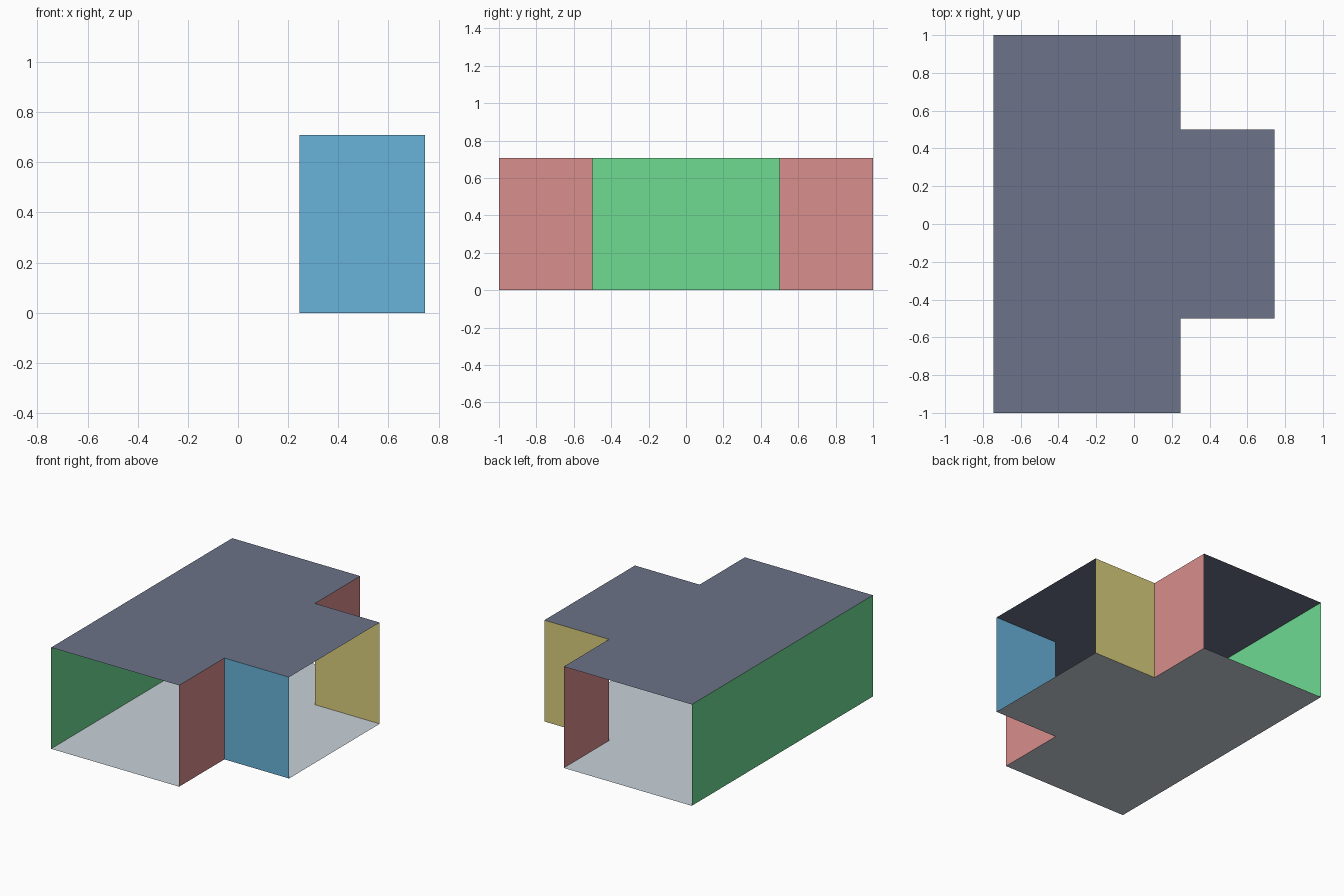
import bpy
import bmesh

if "Cube" in bpy.data.objects:
    bpy.data.objects.remove(bpy.data.objects["Cube"])

X0, X1, X2 = -0.745, 0.245, 0.745   # back wall, inner corner, open arm end
YA, YB = 0.5, 1.0                   # half width of the arm and of the main hall
H = 0.708


def colour(name, hexcode):
    def lin(c):
        c /= 255
        return c / 12.92 if c <= 0.04045 else ((c + 0.055) / 1.055) ** 2.4
    mat = bpy.data.materials.new(name)
    mat.diffuse_color = [lin(int(hexcode[i:i + 2], 16)) for i in (0, 2, 4)] + [1]
    mat.use_nodes = True
    mat.node_tree.nodes["Principled BSDF"].inputs["Base Color"].default_value = mat.diffuse_color
    return mat


def sheet(name, points, mat):
    """One flat, paper-thin panel from its outline."""
    bm = bmesh.new()
    bm.faces.new([bm.verts.new(p) for p in points])
    mesh = bpy.data.meshes.new(name)
    bm.to_mesh(mesh)
    bm.free()
    mesh.materials.append(mat)
    bpy.context.collection.objects.link(bpy.data.objects.new(name, mesh))


def wall(name, a, b, mat):
    """Full-height panel standing on the line a-b."""
    sheet(name, [(*a, 0), (*b, 0), (*b, H), (*a, H)], mat)


slate = colour("slate", "6c7388")
pale_grey = colour("pale grey", "c8d2d9")
green = colour("green", "6edb92")
red = colour("dusty red", "d88e8c")
blue = colour("blue", "68b2d9")
yellow = colour("mustard", "dace7d")

# T-shaped floor and roof
plan = [(X0, -YB), (X1, -YB), (X1, -YA), (X2, -YA),
        (X2, YA), (X1, YA), (X1, YB), (X0, YB)]
sheet("roof", [(x, y, H) for x, y in plan], slate)
sheet("floor", [(x, y, 0) for x, y in reversed(plan)], pale_grey)

# Walls; the three ends of the T stay open
wall("back_wall", (X0, YB), (X0, -YB), green)
wall("front_shoulder_wall", (X1, -YB), (X1, -YA), red)
wall("rear_shoulder_wall", (X1, YA), (X1, YB), red)
wall("front_arm_wall", (X1, -YA), (X2, -YA), blue)
wall("rear_arm_wall", (X2, YA), (X1, YA), yellow)
